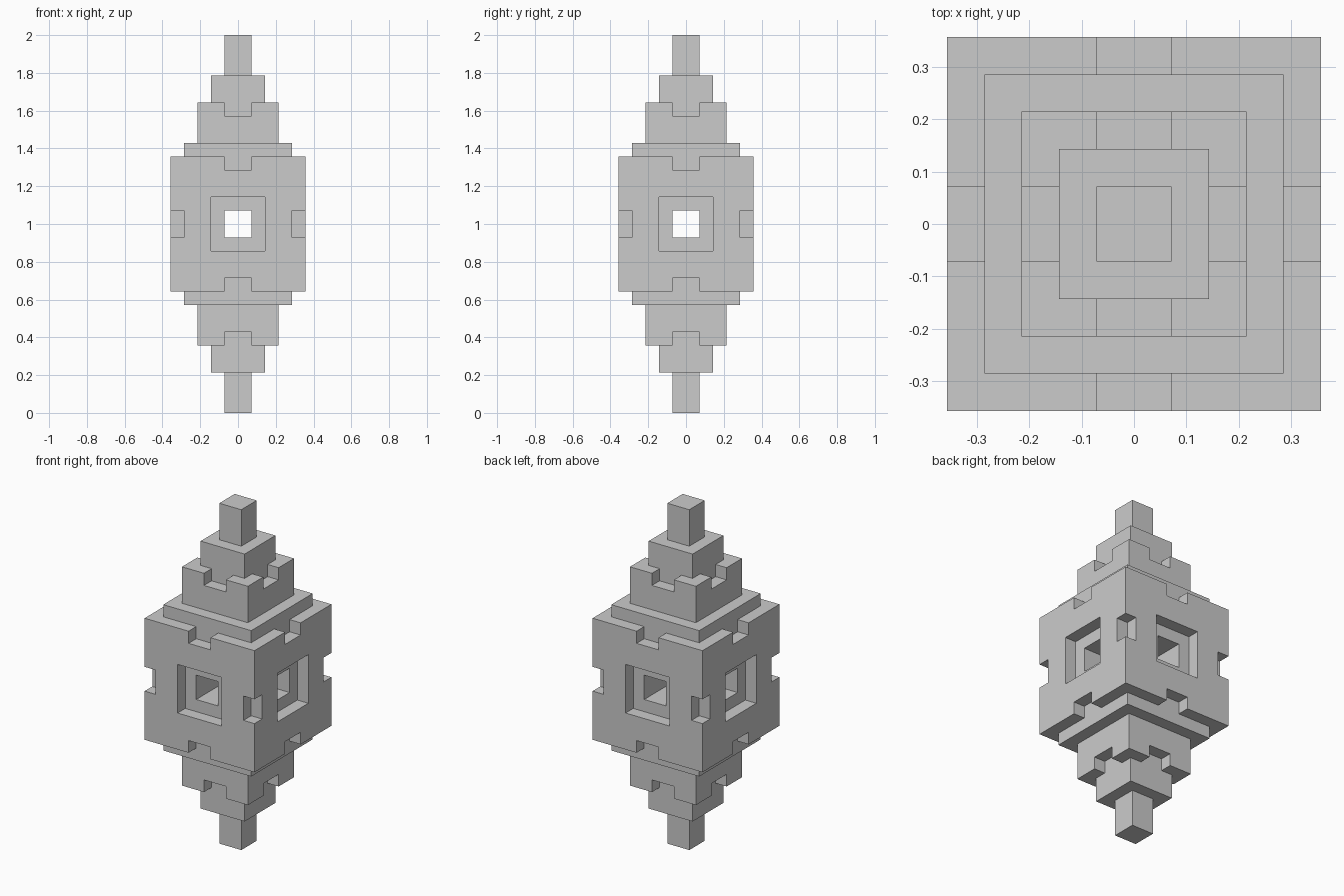
import bpy, bmesh

if "Cube" in bpy.data.objects:
    bpy.data.objects.remove(bpy.data.objects["Cube"])

U = 1 / 14  # grid step: the model is 28 steps tall


def new_object(name, bm):
    bmesh.ops.recalc_face_normals(bm, faces=bm.faces[:])
    mesh = bpy.data.meshes.new(name)
    bm.to_mesh(mesh)
    bm.free()
    obj = bpy.data.objects.new(name, mesh)
    bpy.context.collection.objects.link(obj)
    return obj


def add_box(bm, x, y, z):
    """Box from (min, max) ranges given in grid steps."""
    verts = bmesh.ops.create_cube(bm, size=1)["verts"]
    for v in verts:
        v.co = [(lo + hi) / 2 * U + c * (hi - lo) * U
                for c, (lo, hi) in zip(v.co, (x, y, z))]


def add_four(bm, x, y, z):
    """Repeat a box on all four sides by quarter turns about z."""
    for _ in range(4):
        add_box(bm, x, y, z)
        x, y = (-y[1], -y[0]), x


# Stepped square body: (half width, z) profile of the lower half, then mirrored
lower = [(1, 0), (1, 3), (2, 3), (2, 5), (3, 5), (3, 8), (4, 8), (4, 9), (5, 9)]
profile = lower + [(h, 28 - z) for h, z in reversed(lower)]
bm = bmesh.new()
rings = [[bm.verts.new((sx * h * U, sy * h * U, z * U))
          for sx, sy in ((-1, -1), (1, -1), (1, 1), (-1, 1))] for h, z in profile]
for a, b in zip(rings, rings[1:]):
    for i in range(4):
        j = (i + 1) % 4
        bm.faces.new((a[i], a[j], b[j], b[i]))
bm.faces.new(rings[0])
bm.faces.new(rings[-1])
body = new_object("stepped_tower_body", bm)

# Edge notches and shallow window recesses
bm = bmesh.new()
add_four(bm, (4, 6), (4, 6), (13, 15))              # upright edges of the block
add_four(bm, (-2, 2), (-6, -4), (12, 16))           # window recesses
for lo, hi in ((8.5, 10), (18, 19.5)):              # block top and bottom edges
    add_four(bm, (-1, 1), (-6, -4), (lo, hi))
for lo, hi in ((4.5, 6), (22, 23.5)):               # middle tier edges
    add_four(bm, (-1, 1), (-4, -2), (lo, hi))
cutters = [new_object("notch_cutter", bm)]

# Square tunnels through the block in both directions
for name, x, y in (("tunnel_x_cutter", (-7, 7), (-1, 1)),
                   ("tunnel_y_cutter", (-1, 1), (-7, 7))):
    bm = bmesh.new()
    add_box(bm, x, y, (13, 15))
    cutters.append(new_object(name, bm))

# Carve the body and drop the cutters
bpy.context.view_layer.objects.active = body
for cutter in cutters:
    cutter.hide_render = True
    mod = body.modifiers.new(cutter.name, "BOOLEAN")
    mod.operation = "DIFFERENCE"
    mod.solver = "EXACT"
    mod.object = cutter
    bpy.ops.object.modifier_apply(modifier=mod.name)
    bpy.data.objects.remove(cutter)
